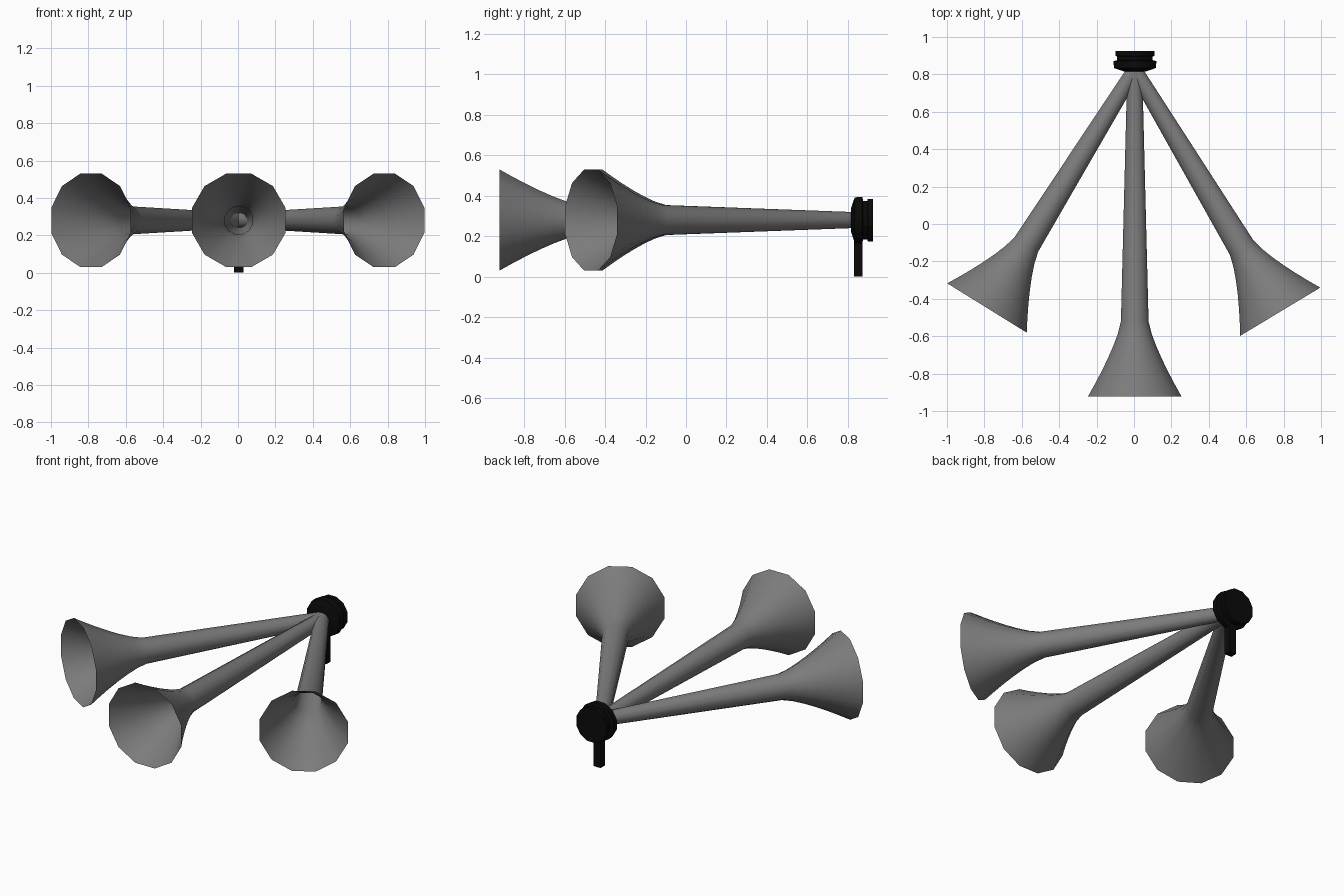
import bpy, bmesh, math
from mathutils import Vector

cube = bpy.data.objects.get("Cube")
if cube:
    bpy.data.objects.remove(cube)


def material(name, color, roughness):
    m = bpy.data.materials.new(name)
    m.use_nodes = True
    m.diffuse_color = color
    bsdf = m.node_tree.nodes["Principled BSDF"]
    bsdf.inputs["Base Color"].default_value = color
    bsdf.inputs["Roughness"].default_value = roughness
    return m


GREY = material("horn grey", (0.2, 0.2, 0.2, 1), 0.5)
BLACK = material("mount black", (0.003, 0.003, 0.003, 1), 0.6)
SIDES = 12
HEIGHT = 0.28


def finish(name, bm, mat, smooth_angle=None):
    mesh = bpy.data.meshes.new(name)
    bm.to_mesh(mesh)
    bm.free()
    mesh.materials.append(mat)
    obj = bpy.data.objects.new(name, mesh)
    bpy.context.collection.objects.link(obj)
    if smooth_angle:
        bpy.ops.object.select_all(action="DESELECT")
        obj.select_set(True)
        bpy.context.view_layer.objects.active = obj
        bpy.ops.object.shade_smooth_by_angle(angle=math.radians(smooth_angle))


def lathe(name, profile, start, direction, mat, capped, smooth_angle):
    """Sweep (distance, radius) pairs around a level axis; flats face up and down."""
    axis = Vector(direction).normalized()
    up = Vector((0, 0, 1))
    side = up.cross(axis)
    bm = bmesh.new()
    rings = []
    for dist, radius in profile:
        r = radius / math.cos(math.pi / SIDES)
        ring = []
        for i in range(SIDES):
            a = 2 * math.pi * (i + 0.5) / SIDES
            ring.append(bm.verts.new(Vector(start) + axis * dist
                                     + (up * math.sin(a) - side * math.cos(a)) * r))
        rings.append(ring)
    # Walls wound so that they face away from the axis
    for a, b in zip(rings, rings[1:]):
        for i in range(SIDES):
            j = (i + 1) % SIDES
            bm.faces.new((a[i], b[i], b[j], a[j]))
    if capped:
        bm.faces.new(rings[0])
        bm.faces.new(reversed(rings[-1]))
    finish(name, bm, mat, smooth_angle)


def horn(name, throat, mouth):
    # Slim tapering pipe, then an open flared bell
    start = Vector((*throat, HEIGHT))
    path = Vector((*mouth, HEIGHT)) - start
    bell = 0.4
    pipe = path.length - bell
    steps = 6
    profile = [(0, 0.04)]
    for k in range(steps + 1):
        t = k / steps
        profile.append((pipe + bell * t, 0.074 + 0.176 * t ** 1.3))
    lathe(name, profile, start, path, GREY, False, 40)


horn("centre_horn", (0.004, 0.82), (0.004, -0.922))
horn("right_horn", (-0.005, 0.81), (-0.786, -0.449))
horn("left_horn", (0.012, 0.81), (0.782, -0.469))

# Stepped round cap behind the horns
lathe("mount_cap",
      [(0, 0.06), (0.018, 0.112), (0.055, 0.115), (0.06, 0.095),
       (0.08, 0.095), (0.083, 0.105), (0.108, 0.105)],
      (0.005, 0.816, HEIGHT), (0, 1, 0), BLACK, True, 30)

# Stem hanging below the cap
bm = bmesh.new()
bmesh.ops.create_cube(bm, size=1)
bmesh.ops.scale(bm, vec=(0.05, 0.042, 0.2), verts=bm.verts)
bmesh.ops.translate(bm, vec=(0.004, 0.851, 0.1), verts=bm.verts)
finish("mount_stem", bm, BLACK)
